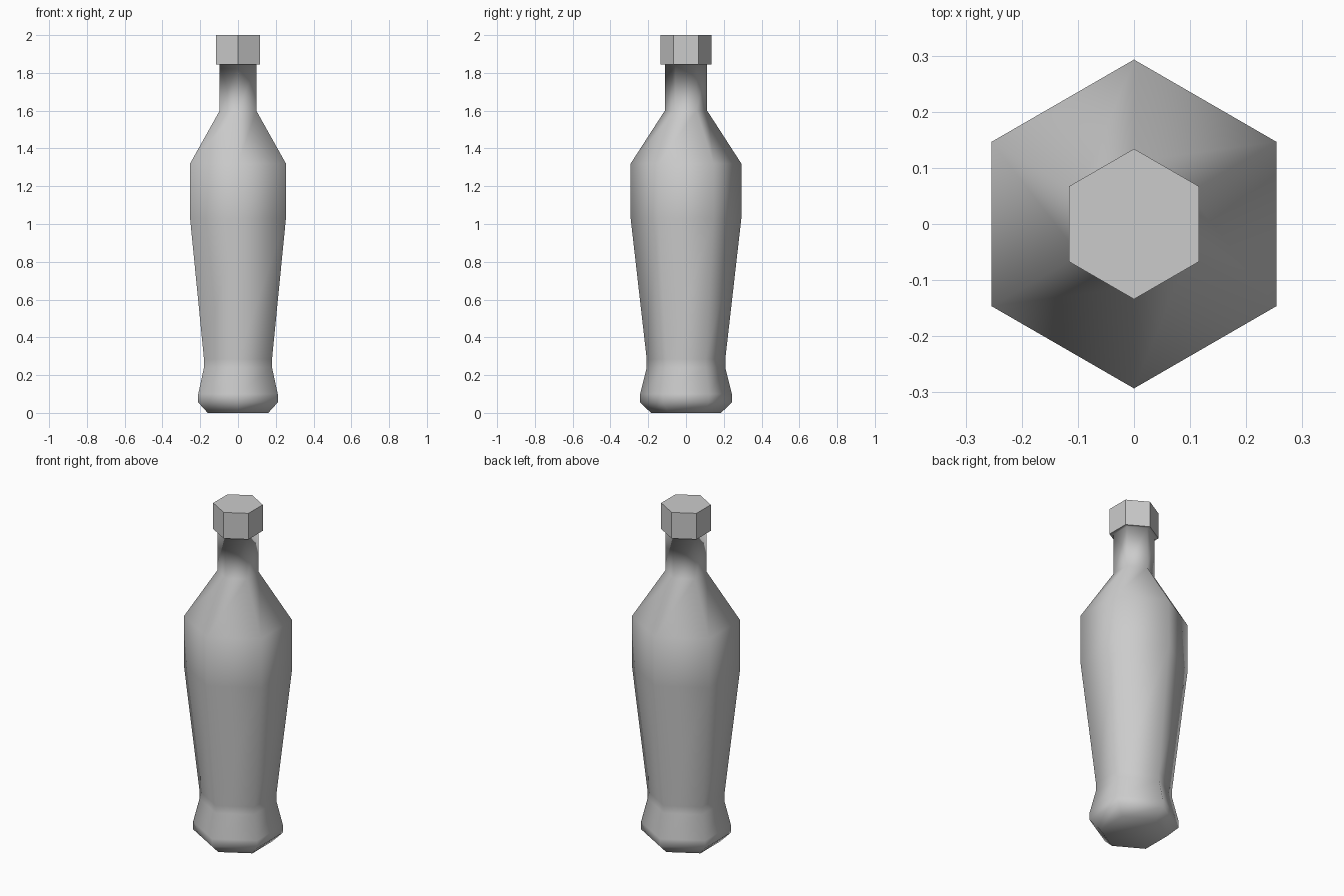
import bpy, bmesh
from math import sin, cos, pi

SIDES = 6

if "Cube" in bpy.data.objects:
    bpy.data.objects.remove(bpy.data.objects["Cube"], do_unlink=True)

grey = bpy.data.materials.new("light_grey")
grey.use_nodes = True
colour = (0.6, 0.6, 0.6, 1)
grey.diffuse_color = colour
grey.node_tree.nodes["Principled BSDF"].inputs["Base Color"].default_value = colour


def lathe(name, profile, smooth, bottom=False, top=False):
    """Six-sided shell through (radius, height) rings, corners on the y axis."""
    bm = bmesh.new()
    rings = []
    for r, z in profile:
        angles = [pi / 2 + 2 * pi * i / SIDES for i in range(SIDES)]
        rings.append([bm.verts.new((r * cos(a), r * sin(a), z)) for a in angles])
    for low, high in zip(rings, rings[1:]):
        for i in range(SIDES):
            j = (i + 1) % SIDES
            bm.faces.new((low[i], low[j], high[j], high[i]))
    if bottom:
        bm.faces.new(rings[0][::-1])
    if top:
        bm.faces.new(rings[-1])
    for face in bm.faces:
        face.smooth = smooth
    mesh = bpy.data.meshes.new(name)
    bm.to_mesh(mesh)
    bm.free()
    mesh.materials.append(grey)
    obj = bpy.data.objects.new(name, mesh)
    bpy.context.collection.objects.link(obj)
    return obj


# Bottle from base to neck, ending in the ledge under the cap
lathe("bottle_body", [
    (0.185, 0), (0.243, 0.055), (0.243, 0.10), (0.208, 0.24), (0.208, 0.285),
    (0.293, 1.03), (0.293, 1.32), (0.112, 1.60), (0.112, 1.845), (0.134, 1.845),
], smooth=True, bottom=True)

# Faceted cap
lathe("bottle_cap", [(0.134, 1.845), (0.134, 2.0)], smooth=False, top=True)
